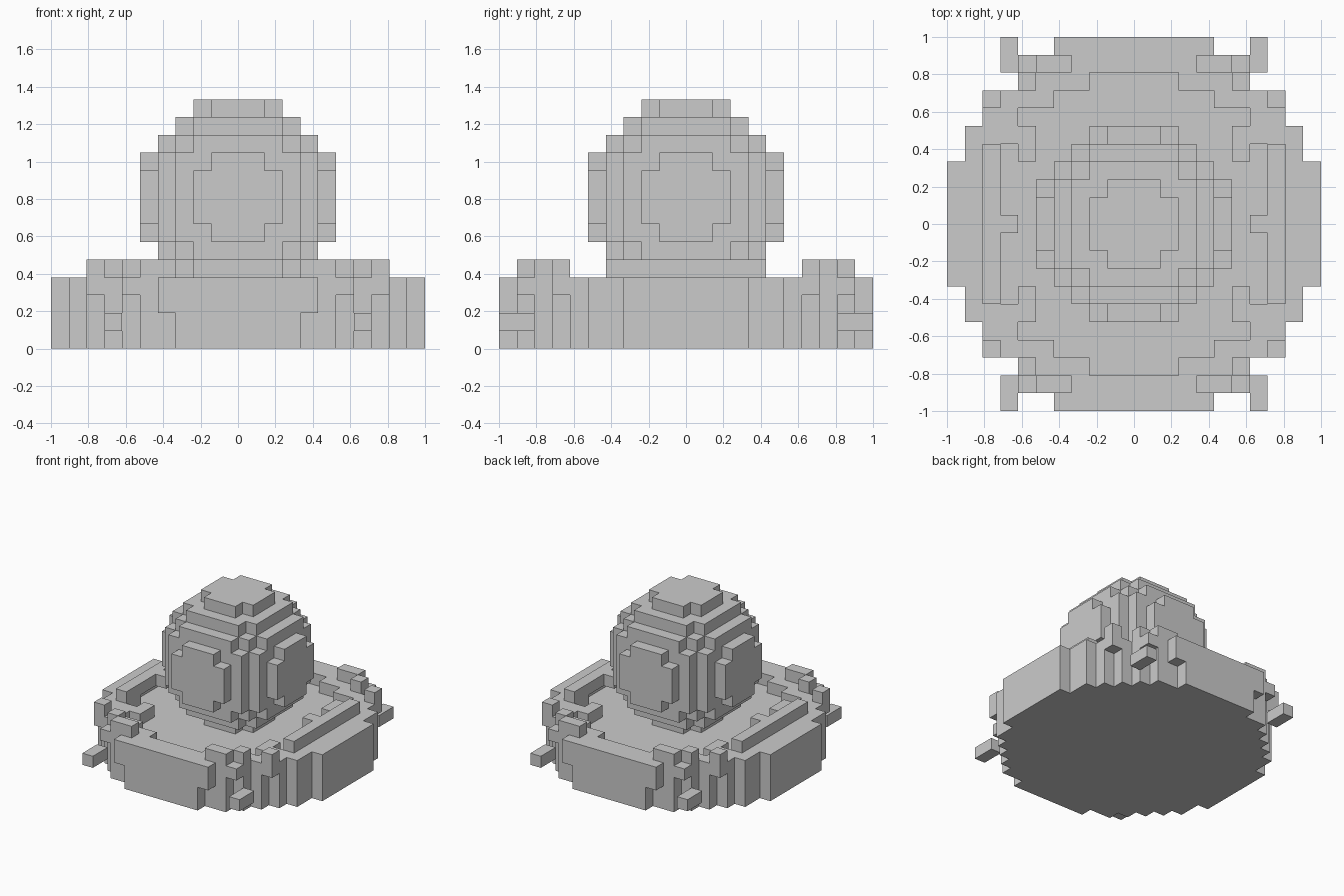
import bpy, bmesh
from mathutils import Vector

if "Cube" in bpy.data.objects:
    bpy.data.objects.remove(bpy.data.objects["Cube"])

V = 2 / 21  # cube size


def blocks(name, cells):
    """One object from a set of grid cells; only outside faces are made."""
    bm = bmesh.new()
    cache = {}

    def vert(p):
        if p not in cache:
            cache[p] = bm.verts.new(((p[0] - .5) * V, (p[1] - .5) * V, p[2] * V))
        return cache[p]

    for c in cells:
        for axis in range(3):
            for side in (0, 1):
                n = list(c)
                n[axis] += 2 * side - 1
                if tuple(n) in cells:
                    continue
                a, b = (axis + 1) % 3, (axis + 2) % 3
                quad = []
                for da, db in ((0, 0), (1, 0), (1, 1), (0, 1)):
                    p = list(c)
                    p[axis] += side
                    p[a] += da
                    p[b] += db
                    quad.append(vert(tuple(p)))
                bm.faces.new(quad if side else quad[::-1])
    bmesh.ops.dissolve_limit(bm, angle_limit=0.01, verts=bm.verts, edges=bm.edges)
    me = bpy.data.meshes.new(name)
    bm.to_mesh(me)
    bm.free()
    ob = bpy.data.objects.new(name, me)
    bpy.context.collection.objects.link(ob)
    return ob


R = range(-10, 11)

# Round dish: three solid layers and a raised rim
dish = {(x, y, z) for x in R for y in R for z in range(4)
        if x * x + y * y <= 10.5 ** 2 and (z < 3 or x * x + y * y > 8.5 ** 2)}

# Ball resting on the dish floor
ball = {(x, y, z) for x in R for y in R for z in range(3, 14)
        if x * x + y * y + (z - 8) ** 2 <= 5.5 ** 2}

# Rim ornaments, one quarter as (x range, y range, z range), mirrored to four
quarter = [
    ((4, 4), (10, 10), (2, 3)),
    ((4, 5), (9, 9), (4, 4)),
    ((6, 6), (9, 9), (3, 3)),
    ((6, 6), (8, 8), (4, 4)),
    ((7, 7), (9, 10), (1, 1)),
    ((8, 8), (7, 7), (3, 4)),
    ((8, 8), (0, 4), (4, 4)),
    ((7, 7), (0, 0), (4, 4)),
    ((6, 6), (4, 5), (3, 3)),
]
ornaments = set()
for xs, ys, zs in quarter:
    for x in range(xs[0], xs[1] + 1):
        for y in range(ys[0], ys[1] + 1):
            for z in range(zs[0], zs[1] + 1):
                ornaments |= {(sx * x, sy * y, z) for sx in (1, -1) for sy in (1, -1)}

blocks("dish", dish)
blocks("ball", ball)
blocks("rim_ornaments", ornaments - dish)
